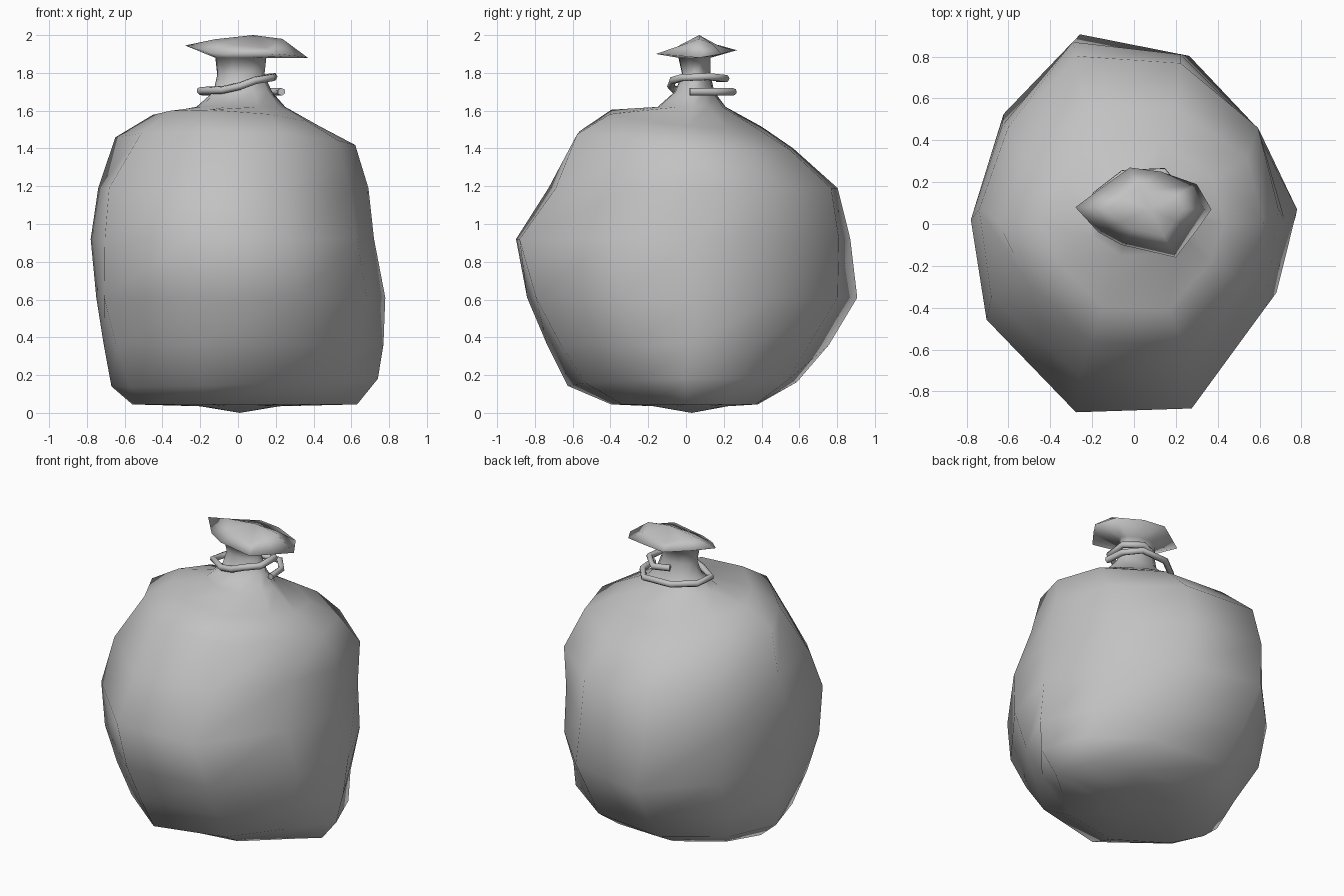
import bpy
import bmesh

cube = bpy.data.objects.get("Cube")
if cube:
    bpy.data.objects.remove(cube, do_unlink=True)

grey = bpy.data.materials.new("sack grey")
grey.use_nodes = True
COLOUR = (0.54, 0.54, 0.54, 1)
grey.diffuse_color = COLOUR
grey.node_tree.nodes["Principled BSDF"].inputs["Base Color"].default_value = COLOUR

# Lumpy ten-sided outline shared by every body ring
OUTLINE = [(-.33, -1), (.40, -.96), (.86, -.42), (1, .04), (.78, .5),
           (.33, .91), (-.35, 1), (-.8, .55), (-1, .04), (-.9, -.5)]


def ring(x0, x1, y0, y1, z, tilt_x=0, tilt_y=0, bulge=(0, 0, 0, 0)):
    """Outline fitted to the extents, tilted, with a bulge at each corner.

    Corners run back left, back right, front right, front left."""
    points = []
    for u, v in OUTLINE:
        corner = (0 if u > 0 else 1) if v > 0 else (2 if u < 0 else 3)
        diagonal = (2 * u * v / (u * u + v * v)) ** 2
        k = 1 + bulge[corner] * diagonal
        points.append(((x0 + x1) / 2 + (x1 - x0) / 2 * u * k,
                       (y0 + y1) / 2 + (y1 - y0) / 2 * v * k,
                       z + tilt_x * u + tilt_y * v))
    return points


def loft(name, rings, bottom, top):
    """Skin a stack of rings, closing both ends with a fan to a point."""
    bm = bmesh.new()
    loops = [[bm.verts.new(p) for p in r] for r in rings]
    n = len(loops[0])
    for a, b in zip(loops, loops[1:]):
        for i in range(n):
            j = (i + 1) % n
            bm.faces.new((a[i], a[j], b[j], b[i]))
    for loop, tip in ((loops[0], bottom), (loops[-1], top)):
        pole = bm.verts.new(tip)
        for i in range(n):
            bm.faces.new((loop[i], loop[(i + 1) % n], pole))
    bmesh.ops.recalc_face_normals(bm, faces=bm.faces)
    mesh = bpy.data.meshes.new(name)
    bm.to_mesh(mesh)
    bm.free()
    mesh.materials.append(grey)
    mesh.polygons.foreach_set("use_smooth", [True] * len(mesh.polygons))
    obj = bpy.data.objects.new(name, mesh)
    bpy.context.collection.objects.link(obj)


# Sack body, shoulders and pinched neck
body = [
    ring(-.20, .22, -.17, .22, .035),
    ring(-.56, .63, -.41, .38, .045, bulge=(.16, 0, -.1, -.3)),
    ring(-.67, .74, -.64, .58, .16, .02, .01, (.08, .03, -.06, -.28)),
    ring(-.71, .77, -.73, .72, .36, bulge=(-.02, .13, .02, -.11)),
    ring(-.75, .78, -.82, .89, .61, bulge=(-.03, .05, .07, .02)),
    ring(-.78, .72, -.90, .87, .92, bulge=(.06, 0, 0, .04)),
    ring(-.74, .69, -.72, .80, 1.19, bulge=(.13, .01, .03, 0)),
    ring(-.65, .62, -.60, .57, 1.44, -.02, -.045, (.15, -.02, -.18, 0)),
    ring(-.45, .43, -.42, .40, 1.55, -.03, -.045, (.15, 0, -.17, 0)),
    ring(-.22, .25, -.15, .21, 1.62),
    ring(-.13, .18, -.06, .15, 1.70),
    ring(-.11, .14, -.02, .13, 1.79),
    ring(-.12, .15, -.04, .13, 1.88),
]

# Gathered cloth above the tie: ragged rim and a creased crown
rim = [(-.06, -.10, 1.90), (.20, -.16, 1.90), (.30, -.03, 1.89),
       (.37, .07, 1.88), (.30, .19, 1.90), (.13, .25, 1.92),
       (-.02, .27, 1.92), (-.16, .17, 1.93), (-.28, .08, 1.945),
       (-.17, -.04, 1.91)]
crown = [(.07 + (x - .07) * .55, .07 + (y - .07) * .55,
          1.98 - .2 * abs(y - .07)) for x, y, z in rim]
crown[5] = (.07, .16, 1.93)

loft("sack", body + [rim, crown], bottom=(.01, .03, 0), top=(.08, .07, 2))

# Cord wound around the neck
path = [(.00, .17, 1.77), (.10, .21, 1.77), (.19, .12, 1.78), (.18, -.02, 1.775),
        (.09, -.07, 1.76), (.01, -.08, 1.73), (-.08, -.06, 1.71),
        (-.20, .02, 1.705), (-.18, .14, 1.70), (-.05, .24, 1.70),
        (.14, .25, 1.70), (.22, .15, 1.70), (.23, .02, 1.70)]
curve = bpy.data.curves.new("neck_cord", "CURVE")
curve.dimensions = "3D"
curve.bevel_depth = .021
curve.bevel_resolution = 1
curve.use_fill_caps = True
spline = curve.splines.new("POLY")
spline.points.add(len(path) - 1)
for point, co in zip(spline.points, path):
    point.co = (*co, 1)
spline.use_smooth = True
curve.materials.append(grey)
cord = bpy.data.objects.new("neck_cord", curve)
bpy.context.collection.objects.link(cord)
